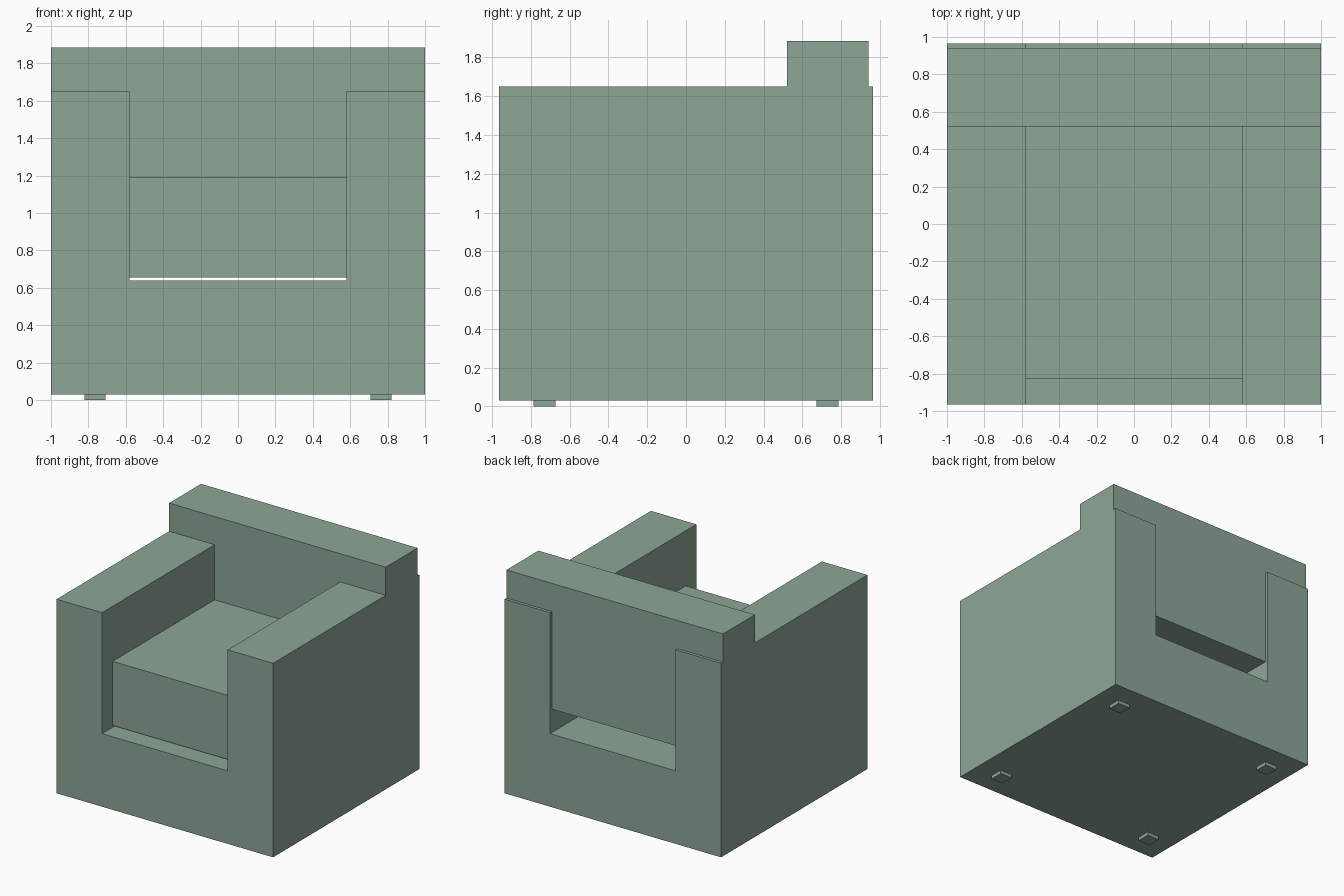
import bpy
import bmesh

old = bpy.data.objects.get("Cube")
if old:
    bpy.data.objects.remove(old, do_unlink=True)

# Single upholstery colour
sage = bpy.data.materials.new("sage_green")
sage.use_nodes = True
colour = (0.27, 0.38, 0.31, 1)
sage.diffuse_color = colour
sage.node_tree.nodes["Principled BSDF"].inputs["Base Color"].default_value = colour


def extrude_profile(name, profile, y_front, y_back):
    """Extrude an x-z outline along y into a closed flat-shaded solid."""
    bm = bmesh.new()
    face = bm.faces.new([bm.verts.new((x, y_front, z)) for x, z in profile])
    result = bmesh.ops.extrude_face_region(bm, geom=[face])
    moved = [g for g in result["geom"] if isinstance(g, bmesh.types.BMVert)]
    bmesh.ops.translate(bm, verts=moved, vec=(0, y_back - y_front, 0))
    bmesh.ops.recalc_face_normals(bm, faces=bm.faces)
    mesh = bpy.data.meshes.new(name)
    bm.to_mesh(mesh)
    bm.free()
    mesh.materials.append(sage)
    obj = bpy.data.objects.new(name, mesh)
    bpy.context.collection.objects.link(obj)
    return obj


def mirrored(half):
    """Complete a right-hand outline with its mirror image."""
    return half + [(-x, z) for x, z in reversed(half)]


def box(name, x0, x1, y0, y1, z0, z1):
    return extrude_profile(name, [(x0, z0), (x1, z0), (x1, z1), (x0, z1)], y0, y1)


outer, inner = 1.0, 0.58
base, floor, arm_top = 0.03, 0.64, 1.65

# U-shaped body with both arms
extrude_profile("body_and_arms", mirrored(
    [(outer, base), (outer, arm_top), (inner, arm_top), (inner, floor)]), -0.965, 0.965)

# T-shaped backrest that sits between and over the arms
extrude_profile("backrest", mirrored(
    [(inner, 0.835), (inner, arm_top), (outer, arm_top), (outer, 1.885)]), 0.52, 0.94)

# Seat cushion, raised slightly above the floor of the body
box("seat_cushion", -inner, inner, -0.825, 0.62, 0.655, 1.19)

# Four short square feet
for side, x in (("left", 0.765), ("right", -0.765)):
    for end, y in (("front", -0.73), ("back", 0.73)):
        box(f"{end}_{side}_foot", x - 0.057, x + 0.057, y - 0.057, y + 0.057, 0, base)
